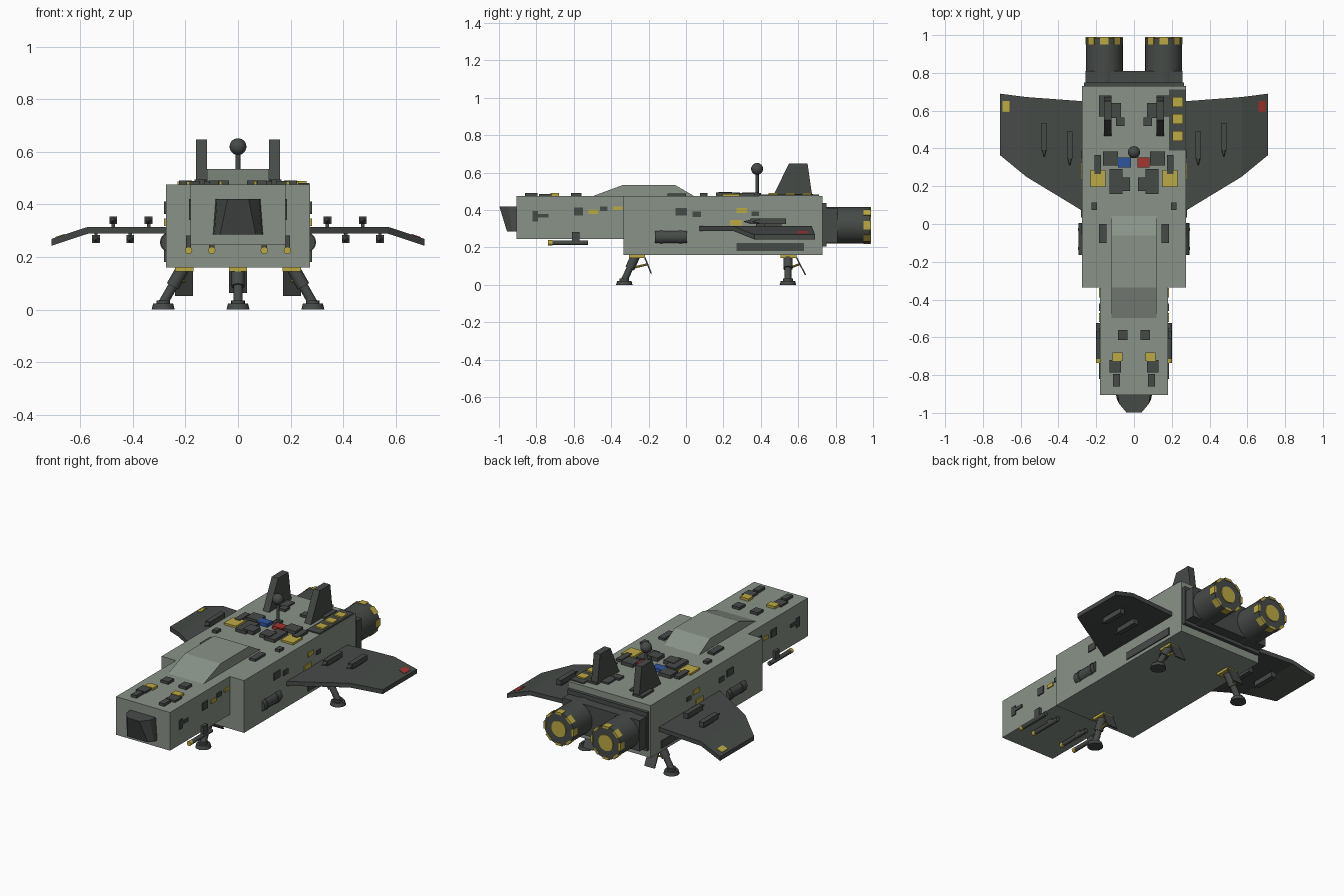
import bpy, bmesh, math
from mathutils import Vector

if "Cube" in bpy.data.objects:
    bpy.data.objects.remove(bpy.data.objects["Cube"])


def material(name, rgb):
    m = bpy.data.materials.new(name)
    m.diffuse_color = (*rgb, 1)
    m.use_nodes = True
    m.node_tree.nodes["Principled BSDF"].inputs["Base Color"].default_value = m.diffuse_color
    return m


HULL = material("grey green", (0.25, 0.29, 0.245))
DARK = material("charcoal", (0.062, 0.07, 0.064))
YELLOW = material("yellow", (0.5, 0.4, 0.055))
RED = material("red", (0.36, 0.035, 0.03))
BLUE = material("blue", (0.03, 0.09, 0.34))


def finish(name, bm, mat, smooth=False):
    bmesh.ops.recalc_face_normals(bm, faces=bm.faces)
    me = bpy.data.meshes.new(name)
    bm.to_mesh(me)
    bm.free()
    me.materials.append(mat)
    ob = bpy.data.objects.new(name, me)
    bpy.context.collection.objects.link(ob)
    if smooth:
        bpy.context.view_layer.objects.active = ob
        ob.select_set(True)
        bpy.ops.object.shade_smooth_by_angle(angle=math.radians(35))
        ob.select_set(False)
    return ob


def box(name, x, y, z, mat):
    bm = bmesh.new()
    bmesh.ops.create_cube(bm, size=1)
    for v in bm.verts:
        v.co = [(r[0] + r[1]) / 2 + c * (r[1] - r[0]) for r, c in zip((x, y, z), v.co)]
    return finish(name, bm, mat)


def pair(name, x, y, z, mat):
    for s, side in ((1, "right"), (-1, "left")):
        box(f"{name}_{side}", sorted((s * x[0], s * x[1])), y, z, mat)


def loft(name, a, b, mat):
    """Solid between two matching outlines."""
    bm = bmesh.new()
    va, vb = [bm.verts.new(p) for p in a], [bm.verts.new(p) for p in b]
    bm.faces.new(va)
    bm.faces.new(vb)
    for i in range(len(a)):
        j = (i + 1) % len(a)
        bm.faces.new((va[i], va[j], vb[j], vb[i]))
    return finish(name, bm, mat)


def rod(name, p, q, r1, mat, r2=None, seg=16):
    p, q = Vector(p), Vector(q)
    bm = bmesh.new()
    bmesh.ops.create_cone(bm, cap_ends=True, segments=seg, radius1=r1,
                          radius2=r1 if r2 is None else r2, depth=(q - p).length)
    rot = (q - p).to_track_quat('Z', 'Y')
    for v in bm.verts:
        v.co = rot @ v.co + (p + q) / 2
    return finish(name, bm, mat, True)


# Hull, canopy hump and nose window
box("main_hull", (-.275, .275), (-.335, .73), (.16, .475), HULL)
box("nose_hull", (-.18, .18), (-.905, -.335), (.245, .475), HULL)
hump = [(-.5, .474), (-.335, .535), (-.06, .535), (.045, .474)]
loft("canopy_hump", [(-.118, y, z) for y, z in hump], [(.118, y, z) for y, z in hump], HULL)
top = [(-.085, -.904), (-.08, -.95), (-.04, -.998), (.04, -.998), (.08, -.95), (.085, -.904)]
low = [(-.095, -.904), (-.09, -.93), (-.068, -.957), (.068, -.957), (.09, -.93), (.095, -.904)]
loft("nose_window", [(x, y, .42) for x, y in top], [(x, y, .285) for x, y in low], DARK)

# Engine block and engines
box("engine_flange", (-.265, .265), (.73, .75), (.205, .437), DARK)
box("engine_block", (-.258, .258), (.75, .81), (.225, .41), DARK)
for s, side in ((1, "right"), (-1, "left")):
    cx, cz = s * .157, .318
    rod(f"engine_{side}", (cx, .75, cz), (cx, .985, cz), .098, DARK, seg=32)
    rod(f"engine_core_{side}", (cx, .98, cz), (cx, .99, cz), .048, YELLOW, seg=24)
    for i in range(8):
        a = math.radians(i * 45 + 90)
        ring = []
        for r in (.088, .102):
            for d in ((-.22, .22) if r < .1 else (.22, -.22)):
                ring.append((cx + r * math.cos(a + d), cz + r * math.sin(a + d)))
        loft(f"engine_mark_{side}_{i}", [(x, .95, z) for x, z in ring],
             [(x, .99, z) for x, z in ring], YELLOW)

    # Wing: flat inner panel and drooping tip
    root = [(.27, .068, .302), (.27, .65, .302)]
    bend = [(.57, .25, .302), (.57, .672, .302)]
    tip = [(.71, .365, .256), (.71, .69, .256)]
    for part, a, b in (("inner", root, bend), ("tip", bend, tip)):
        def section(e):
            return [(s * x, y, z + h) for (x, y, z), h in
                    ((e[0], .013), (e[1], .013), (e[1], -.013), (e[0], -.013))]
        loft(f"wing_{part}_{side}", section(a), section(b), DARK)
    lamp = [(.66, .283), (.695, .271), (.695, .262), (.66, .274)]
    loft(f"wing_light_{side}", [(s * x, .593, z + .005) for x, z in lamp],
         [(s * x, .65, z + .005) for x, z in lamp], RED if s > 0 else YELLOW)

    # Wing pods above and below
    for x, y0, z in ((.475, .39, .338), (.34, .345, .338), (.54, .40, .267), (.41, .36, .267)):
        tag = f"{side}_{int(x * 1000)}"
        up = 1 if z > .3 else -1
        box(f"pod_{tag}", (s * x - .015, s * x + .015), (y0, y0 + .145),
            (z - .013, z + .017), DARK)
        rod(f"pod_tip_{tag}", (s * x, y0, z), (s * x, y0 - .035, z), .011, DARK, .002)
        box(f"pod_mount_{tag}", (s * x - .006, s * x + .006), (y0 + .03, y0 + .12),
            sorted((z, .302 + up * .01)), DARK)

    # Side tanks
    rod(f"side_tank_{side}", (s * .258, -.165, .256), (s * .258, .005, .256), .036, DARK, seg=20)
    for y in (-.13, -.03):
        rod(f"tank_band_{side}_{int(y * -100)}", (s * .258, y - .008, .256),
            (s * .258, y + .008, .256), .039, DARK, seg=20)

    # Nose guns
    for x in (.1, .188):
        tag = f"{side}_{int(x * 100)}"
        rod(f"gun_{tag}", (s * x, -.725, .225), (s * x, -.525, .225), .013, DARK)
        rod(f"gun_muzzle_{tag}", (s * x, -.737, .225), (s * x, -.715, .225), .014, YELLOW)
        box(f"gun_mount_{tag}", (s * x - .01, s * x + .01), (-.61, -.57), (.225, .282), DARK)

    # Tail fins
    fin = [(.465, .474), (.55, .648), (.65, .648), (.675, .474)]
    loft(f"tail_fin_{side}", [(s * .118, y, z) for y, z in fin],
         [(s * .16, y, z) for y, z in fin], DARK)

# Landing gear: foot, leg, strut, hinge and door
for name, fx, fy, hx, hy in (("front", 0, -.33, 0, -.265), ("rear_right", .285, .545, .205, .545),
                             ("rear_left", -.285, .545, -.205, .545)):
    rod(f"foot_{name}", (fx, fy, 0), (fx, fy, .022), .044, DARK, .038)
    rod(f"ankle_{name}", (fx, fy, .02), (fx, fy, .035), .026, DARK)
    rod(f"leg_{name}", (fx, fy, .025), (hx, hy, .165), .018, DARK)
    mid = Vector((fx, fy, .025)).lerp(Vector((hx, hy, .165)), .45)
    rod(f"upper_leg_{name}", mid, (hx, hy, .165), .025, DARK)
    box(f"hinge_{name}", (hx - .035, hx + .035), (hy - .04, hy + .045), (.145, .162), YELLOW)
    dy, dz = (.075, .062) if name == "front" else (.09, .052)
    y0 = hy + .035
    lo = [(y0, .16), (y0 + .008, .16), (hy + dy + .008, dz), (hy + dy, dz)]
    loft(f"gear_door_{name}", [(hx - .034, y, z) for y, z in lo],
         [(hx + .034, y, z) for y, z in lo], DARK)
    rod(f"door_strut_{name}", mid, (hx, hy + .06, .11), .006, YELLOW, seg=8)

# Antenna
rod("antenna_mast", (0, .38, .47), (0, .38, .6), .009, DARK)
bm = bmesh.new()
bmesh.ops.create_uvsphere(bm, u_segments=24, v_segments=12, radius=.032)
bmesh.ops.translate(bm, verts=bm.verts, vec=(0, .38, .62))
finish("antenna_ball", bm, DARK, True)
box("antenna_base", (-.02, .02), (.355, .4), (.474, .49), DARK)

# Roof equipment: x range, y range, height, colour
roof = [((.085, .165), (.31, .385), .02, DARK), ((.175, .21), (.265, .365), .016, DARK),
        ((.15, .23), (.195, .285), .012, YELLOW), ((.06, .13), (.16, .29), .018, DARK),
        ((.02, .09), (.175, .245), .022, DARK), ((.195, .225), (.075, .115), .016, DARK),
        ((.145, .185), (-.1, 0), .014, DARK), ((.035, .085), (-.615, -.56), .016, DARK),
        ((.06, .115), (-.725, -.68), .015, YELLOW), ((.07, .13), (-.785, -.72), .012, DARK),
        ((.075, .11), (-.86, -.795), .016, DARK), ((.12, .185), (.57, .68), .012, DARK),
        ((.05, .095), (.52, .565), .014, DARK), ((.07, .12), (.56, .64), .01, DARK)]
for i, (x, y, h, m) in enumerate(roof):
    pair(f"roof_unit_{i}", x, y, (.47, .475 + h), m)
box("blue_panel", (-.085, -.015), (.3, .352), (.47, .495), BLUE)
box("red_panel", (.018, .083), (.3, .352), (.47, .495), RED)
box("cell_rack", (.185, .272), (.39, .712), (.47, .482), DARK)
for i in range(3):
    y = .44 + i * .09
    box(f"yellow_cell_{i}", (.205, .26), (y, y + .052), (.48, .49), YELLOW)

# Side plates: y range, z range, colour
plates = [((-.82, -.79), (.34, .395), DARK), ((-.79, -.735), (.36, .38), DARK),
          ((-.6, -.55), (.37, .415), DARK), ((-.52, -.47), (.38, .402), YELLOW),
          ((-.46, -.42), (.395, .42), DARK), ((-.39, -.34), (.4, .42), YELLOW),
          ((-.055, .005), (.37, .412), DARK), ((.035, .08), (.363, .392), DARK),
          ((.27, .325), (.385, .412), YELLOW), ((.235, .3), (.318, .347), YELLOW),
          ((.35, .39), (.368, .392), DARK), ((.27, .63), (.18, .225), DARK)]
for i, (y, z, m) in enumerate(plates):
    x = .18 if y[1] < -.33 else .275
    pair(f"side_plate_{i}", (x - .002, x + .006), y, z, m)
